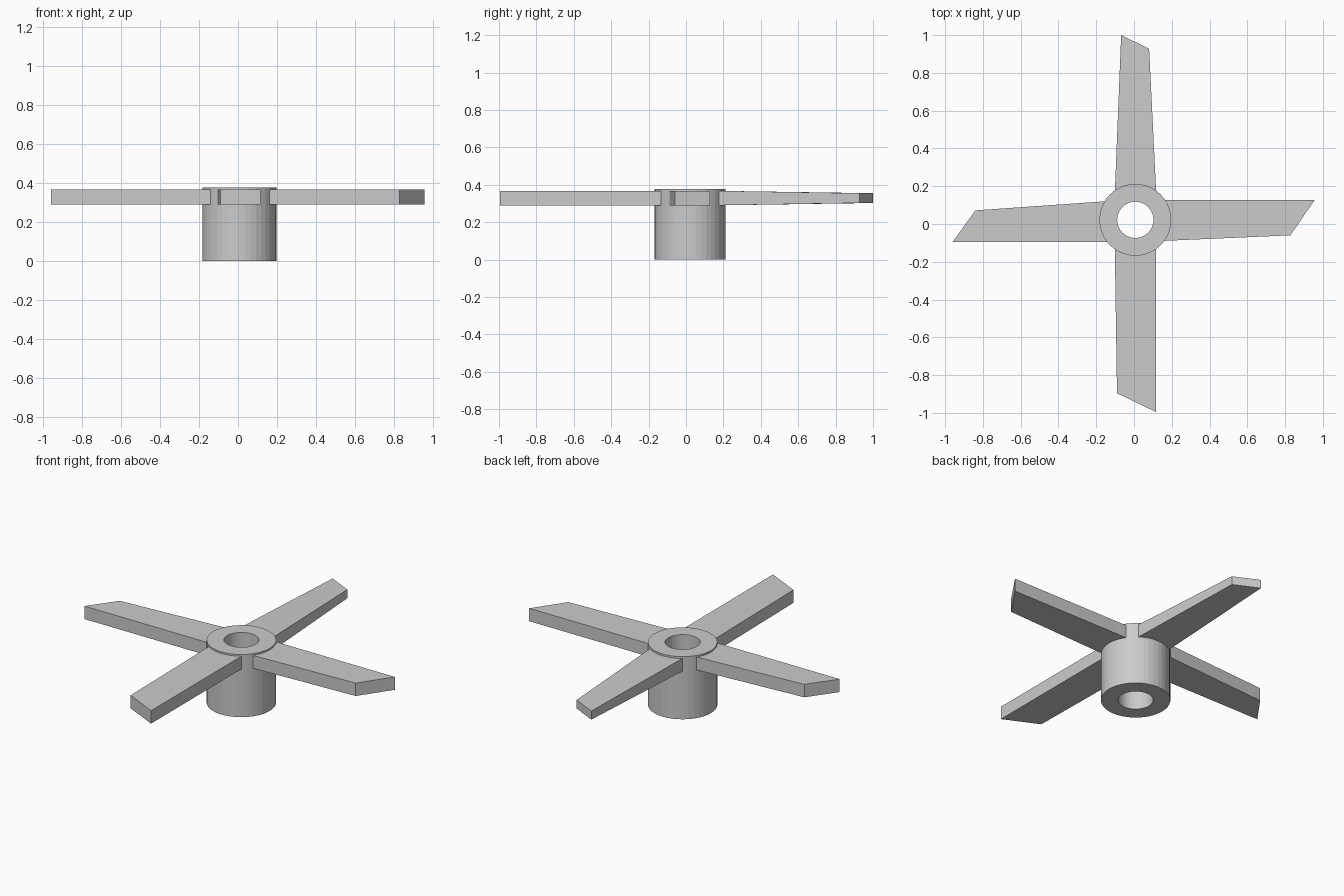
import bpy, bmesh, math

if "Cube" in bpy.data.objects:
    bpy.data.objects.remove(bpy.data.objects["Cube"])

CX, CY = 0.007, 0.022      # hub axis
R_OUT, R_IN, HEIGHT, SIDES = 0.19, 0.096, 0.378, 40
Z0, Z1 = 0.29, 0.368       # blade underside and top


def make_object(name, bm):
    bmesh.ops.recalc_face_normals(bm, faces=bm.faces)
    mesh = bpy.data.meshes.new(name)
    bm.to_mesh(mesh)
    bm.free()
    obj = bpy.data.objects.new(name, mesh)
    bpy.context.collection.objects.link(obj)
    return obj


def hub():
    # Tube: a rectangular section swept round the axis
    bm = bmesh.new()
    section = [(R_IN, 0), (R_OUT, 0), (R_OUT, HEIGHT), (R_IN, HEIGHT)]
    rings = []
    for i in range(SIDES):
        a = 2 * math.pi * i / SIDES
        rings.append([bm.verts.new((CX + r * math.cos(a), CY + r * math.sin(a), z))
                      for r, z in section])
    for i in range(SIDES):
        a, b = rings[i], rings[(i + 1) % SIDES]
        for k in range(4):
            n = (k + 1) % 4
            bm.faces.new((a[k], b[k], b[n], a[n]))
    make_object("hub", bm)


def blade(name, outline, tip_inset=0.0):
    # Outline order: two tip corners, then two root corners
    bm = bmesh.new()
    low, high = [], []
    for i, (x, y) in enumerate(outline):
        d = tip_inset if i < 2 else 0.0
        low.append(bm.verts.new((x, y, Z0 + d)))
        high.append(bm.verts.new((x, y, Z1 - d)))
    bm.faces.new(low)
    bm.faces.new(high)
    for i in range(4):
        j = (i + 1) % 4
        bm.faces.new((low[i], low[j], high[j], high[i]))
    make_object(name, bm)


hub()

# Four blades with slanted tips, roots buried in the hub wall
blade("blade_back", [(-0.068, 1.0), (0.08, 0.928), (0.118, 0.155), (-0.102, 0.155)], 0.013)
blade("blade_front", [(0.116, -0.995), (-0.09, -0.896), (-0.102, -0.11), (0.116, -0.11)])
blade("blade_right", [(0.957, 0.128), (0.828, -0.06), (0.14, -0.09), (0.14, 0.128)])
blade("blade_left", [(-0.96, -0.095), (-0.84, 0.072), (-0.125, 0.122), (-0.125, -0.095)])
